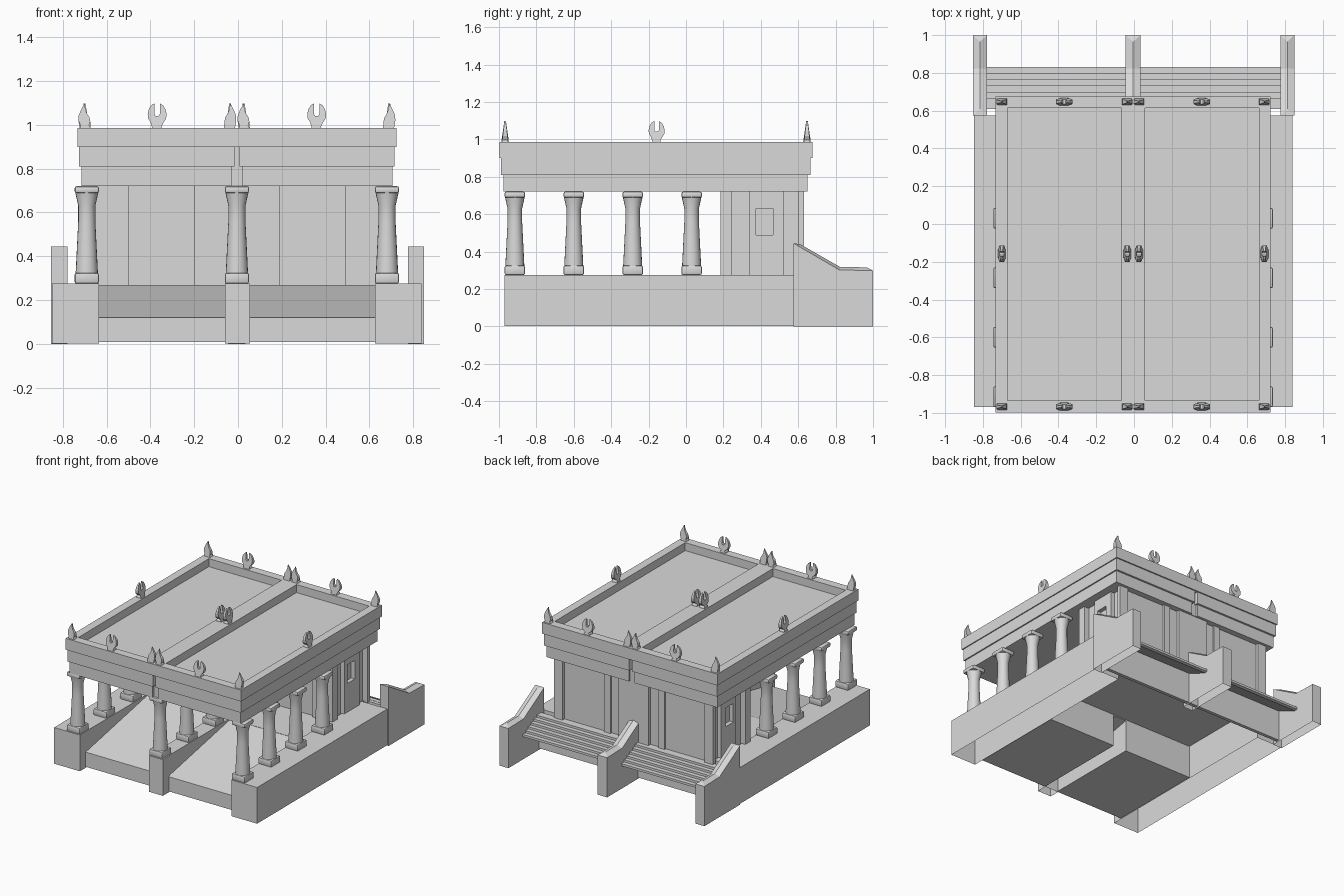
import bpy, bmesh, math
from mathutils import Vector, Matrix

if "Cube" in bpy.data.objects:
    bpy.data.objects.remove(bpy.data.objects["Cube"])

stone = bpy.data.materials.new("pale_stone")
stone.use_nodes = True
stone.diffuse_color = (0.7, 0.7, 0.7, 1)
stone.node_tree.nodes["Principled BSDF"].inputs["Base Color"].default_value = (0.7, 0.7, 0.7, 1)

MID = -0.005          # mirror plane of the two halves
SIDES = (("left", 1), ("right", -1))
BASE_TOP, EAVES, ROOF_TOP = 0.275, 0.72, 0.985


def finish(name, bm):
    bmesh.ops.recalc_face_normals(bm, faces=bm.faces)
    mesh = bpy.data.meshes.new(name)
    bm.to_mesh(mesh)
    bm.free()
    obj = bpy.data.objects.new(name, mesh)
    bpy.context.collection.objects.link(obj)
    mesh.materials.append(stone)
    return obj


def add_box(bm, x, y, z):
    ranges = [sorted(r) for r in (x, y, z)]
    size = [b - a for a, b in ranges]
    centre = Vector([(a + b) / 2 for a, b in ranges])
    bmesh.ops.create_cube(bm, size=1, matrix=Matrix.Translation(centre) @ Matrix.Diagonal((*size, 1)))


def box(name, x, y, z, open_bottom=False):
    bm = bmesh.new()
    add_box(bm, x, y, z)
    if open_bottom:
        bm.normal_update()
        bmesh.ops.delete(bm, geom=[f for f in bm.faces if f.normal.z < -0.9], context='FACES_ONLY')
    return finish(name, bm)


def prism(name, outline, x):
    """Extrude a (y, z) outline along x."""
    bm = bmesh.new()
    face = bm.faces.new([bm.verts.new((x[0], y, z)) for y, z in outline])
    out = bmesh.ops.extrude_face_region(bm, geom=[face])
    bmesh.ops.translate(bm, vec=(x[1] - x[0], 0, 0), verts=[v for v in out["geom"] if isinstance(v, bmesh.types.BMVert)])
    return finish(name, bm)


def mirrored(s, a, b):
    return (MID + s * a, MID + s * b)


# Plinth: hollow side strips, ramps between them, central kerb
RAMP_FRONT, RAMP_BACK = -0.9, -0.16
for side, s in SIDES:
    box(side + "_plinth", mirrored(s, 0.63, 0.843), (-0.97, 0.575), (0.003, BASE_TOP), True)
    prism(side + "_ramp", [(RAMP_FRONT, 0.01), (RAMP_FRONT, 0.12), (RAMP_BACK, 0.268), (RAMP_BACK, 0.01)],
          mirrored(s, 0.055, 0.63))
prism("central_kerb", [(-0.95, 0.1), (-0.95, BASE_TOP), (RAMP_BACK, BASE_TOP), (RAMP_BACK, 0.25)], (-0.06, 0.05))
box("kerb_front", (-0.06, 0.055), (-0.97, -0.89), (0.003, BASE_TOP), True)
box("temple_floor", mirrored(1, -0.63, 0.63), (RAMP_BACK, 0.62), (0.258, 0.27))
box("floor_back_edge", mirrored(1, -0.78, 0.78), (0.61, 0.635), (0.01, 0.27))

# Stairs at the back, a thin flight between the cheek walls
STEPS = 6
run, rise = 0.195 / STEPS, 0.1 / STEPS
flight = [(0.635, 0.272)]
for i in range(STEPS):
    y, z = 0.635 + run * (i + 1), 0.272 - rise * i
    flight += [(y, z), (y, z - rise)]
flight += [(0.81, 0.167), (0.635, 0.242)]
for side, s in SIDES:
    prism(side + "_stairs", flight, mirrored(s, 0.035, 0.78))


# Cheek walls with a ridged top that is hipped at both ends
def cheek_wall(name, x0, x1):
    bm = bmesh.new()
    mid = (x0 + x1) / 2
    line = [(0.575, 0.444), (0.82, 0.302), (1.0, 0.298)]
    ridge_line = [(0.61, 0.44), (0.825, 0.317), (0.965, 0.316)]
    low, top = [], []
    for x in (x0, x1):
        low.append([bm.verts.new((x, y, 0)) for y, z in line])
        top.append([bm.verts.new((x, y, z)) for y, z in line])
    ridge = [bm.verts.new((mid, y, z)) for y, z in ridge_line]
    for k in (0, 1):
        for i in (0, 1):
            bm.faces.new((low[k][i], low[k][i + 1], top[k][i + 1], top[k][i]))
            bm.faces.new((top[k][i], top[k][i + 1], ridge[i + 1], ridge[i]))
    for i in (0, 2):
        bm.faces.new((low[0][i], low[1][i], top[1][i], top[0][i]))
        bm.faces.new((top[0][i], top[1][i], ridge[i]))
    finish(name, bm)


cheek_wall("left_cheek_wall", 0.775, 0.849)
cheek_wall("middle_cheek_wall", -0.045, 0.035)
cheek_wall("right_cheek_wall", -0.853, -0.778)

# Inner chamber with pilasters and window panels
box("chamber_wall", mirrored(1, -0.62, 0.62), (0.205, 0.605), (0.262, EAVES))
box("front_centre_pier", mirrored(1, -0.195, 0.195), (0.185, 0.21), (0.262, EAVES))
box("back_centre_pier", mirrored(1, -0.125, 0.125), (0.6, 0.63), (0.262, EAVES))
for side, s in SIDES:
    box(side + "_front_corner_pier", mirrored(s, 0.495, 0.66), (0.185, 0.245), (0.262, EAVES))
    box(side + "_back_corner_pier", mirrored(s, 0.59, 0.66), (0.6, 0.63), (0.262, EAVES))
    box(side + "_back_door_jamb", mirrored(s, 0.2, 0.25), (0.6, 0.62), (0.262, EAVES))
    # The panel leaves an open window between its four pieces
    for piece, y, z in (("front", (0.34, 0.375), (0.262, EAVES)), ("back", (0.465, 0.52), (0.262, EAVES)),
                        ("sill", (0.375, 0.465), (0.262, 0.49)), ("head", (0.375, 0.465), (0.63, EAVES))):
        box(f"{side}_window_panel_{piece}", mirrored(s, 0.61, 0.65), y, z)


# Columns: square cushions above and below a waisted round shaft
def column(name, x, y):
    bm = bmesh.new()
    for z in ((BASE_TOP, 0.325), (0.688, EAVES)):
        add_box(bm, (x - 0.055, x + 0.055), (y - 0.055, y + 0.055), z)
    bmesh.ops.bevel(bm, geom=bm.edges[:], offset=0.009, segments=2, affect='EDGES', profile=0.5)
    rings = []
    for z, r in ((0.32, 0.051), (0.4, 0.047), (0.56, 0.039), (0.63, 0.039), (0.693, 0.053)):
        rings.append([bm.verts.new((x + r * math.cos(a), y + r * math.sin(a), z))
                      for a in (math.tau * i / 20 for i in range(20))])
    for lower, upper in zip(rings, rings[1:]):
        for i in range(20):
            j = (i + 1) % 20
            bm.faces.new((lower[i], lower[j], upper[j], upper[i]))
    obj = finish(name, bm)
    bpy.ops.object.select_all(action='DESELECT')
    bpy.context.view_layer.objects.active = obj
    obj.select_set(True)
    bpy.ops.object.shade_smooth_by_angle(angle=math.radians(40))


for row, x in (("left", 0.68), ("middle", MID), ("right", -0.69)):
    for i in range(4):
        column(f"{row}_column_{i + 1}", x, -0.915 + 0.315 * i)

# Entablature in three bands, with a sunken roof inside the parapet
box("entablature_joint", mirrored(1, -0.03, 0.03), (-0.955, 0.635), (EAVES, 0.91))
for side, s in SIDES:
    box(side + "_lower_band", mirrored(s, 0.024, 0.71), (-0.975, 0.65), (EAVES, 0.81))
    box(side + "_middle_band", mirrored(s, 0.011, 0.72), (-0.988, 0.665), (0.81, 0.9))
    bm = bmesh.new()
    add_box(bm, mirrored(s, 0, 0.728), (-0.997, 0.675), (0.9, ROOF_TOP))
    bm.normal_update()
    top = [f for f in bm.faces if f.normal.z > 0.9]
    bmesh.ops.inset_region(bm, faces=top, thickness=0.062, use_even_offset=True)
    sunk = bmesh.ops.extrude_discrete_faces(bm, faces=top)["faces"]
    bmesh.ops.translate(bm, vec=(0, 0, -0.06), verts=sunk[0].verts)
    finish(side + "_parapet_roof", bm)


# Roof ornaments: flat outlines in (u, z), thickened, thinning to the tip
HORN = [(0.022, 0), (0.02, 0.008), (0.014, 0.018), (0.03, 0.028), (0.041, 0.045), (0.043, 0.065),
        (0.038, 0.087), (0.027, 0.105), (0.012, 0.114), (0.012, 0.065), (0.007, 0.057)]
TWIN_HORNS = HORN + [(-u, z) for u, z in reversed(HORN)]
CORNER_HORN = [(-0.028, 0), (0.022, 0), (0.018, 0.012), (0.028, 0.035), (0.027, 0.06), (0.016, 0.085),
               (0.0, 0.114), (-0.004, 0.085), (-0.012, 0.065), (-0.022, 0.05), (-0.026, 0.03), (-0.02, 0.014)]


def ornament(name, outline, x, y, angle, thick):
    bm = bmesh.new()
    front, back = ([bm.verts.new((u, side * thick / 2 * (1 - 7 * z), z)) for u, z in outline]
                   for side in (-1, 1))
    bm.faces.new(front)
    bm.faces.new(back)
    for i in range(len(outline)):
        bm.faces.new((front[i - 1], front[i], back[i], back[i - 1]))
    bmesh.ops.triangulate(bm, faces=[f for f in bm.faces if len(f.verts) > 4])
    obj = finish(name, bm)
    obj.location = (x, y, ROOF_TOP - 0.001)
    obj.rotation_euler.z = angle


for side, s in SIDES:
    for end, y in (("front", -0.967), ("back", 0.647)):
        ornament(f"{side}_{end}_twin_horns", TWIN_HORNS, MID + s * 0.364, y, 0, 0.042)
        for where, x, out in (("outer", 0.695, s), ("inner", 0.031, -s)):
            ornament(f"{side}_{end}_{where}_horn", CORNER_HORN, MID + s * x, y,
                     0 if out > 0 else math.pi, 0.034)
    for where, x in (("outer", 0.695), ("inner", 0.031)):
        ornament(f"{side}_{where}_side_twin_horns", TWIN_HORNS, MID + s * x, -0.157, math.pi / 2, 0.042)
